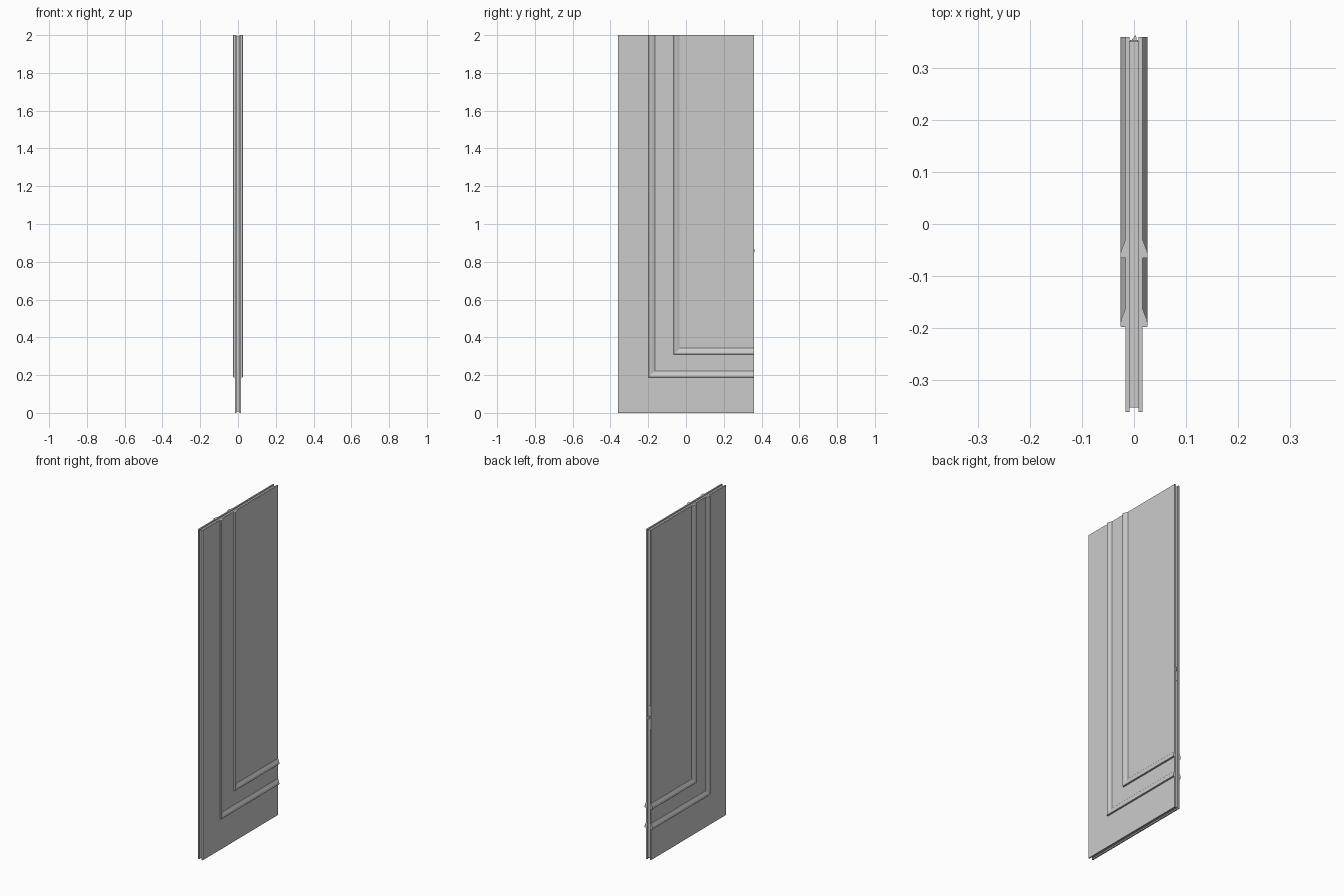
import bpy, bmesh

if "Cube" in bpy.data.objects:
    bpy.data.objects.remove(bpy.data.objects["Cube"])

Y0, Y1, TOP = -0.361, 0.359, 2.0


def make(name, verts, faces):
    mesh = bpy.data.meshes.new(name)
    mesh.from_pydata(verts, [], faces)
    bm = bmesh.new()
    bm.from_mesh(mesh)
    bmesh.ops.recalc_face_normals(bm, faces=bm.faces)
    bm.to_mesh(mesh)
    bm.free()
    ob = bpy.data.objects.new(name, mesh)
    bpy.context.collection.objects.link(ob)
    return ob


def loft(name, rings):
    # join equal closed rings into a capped solid
    n = len(rings[0])
    verts = [v for r in rings for v in r]
    faces = [(k*n + i, k*n + (i+1) % n, (k+1)*n + (i+1) % n, (k+1)*n + i)
             for k in range(len(rings) - 1) for i in range(n)]
    faces += [tuple(range(n)), tuple(range(len(verts) - n, len(verts)))]
    return make(name, verts, faces)


def box(name, x0, x1, y0, y1, z0, z1):
    return loft(name, [[(x0, y0, z), (x1, y0, z), (x1, y1, z), (x0, y1, z)]
                       for z in (z0, z1)])


# recessed core between two face boards
box("door_core", -0.0085, 0.0085, -0.353, 0.352, 0.007, 1.993)

# moulding section: (distance inward, height from door centre)
PROFILE = [(0, 0.0165), (0, 0.024), (0.002, 0.026), (0.007, 0.026),
           (0.015, 0.0245), (0.020, 0.0225), (0.027, 0.0195),
           (0.032, 0.018), (0.034, 0.0165)]

for side, s in (("right", 1), ("left", -1)):
    box("face_board_" + side, min(s*0.0085, s*0.0165), max(s*0.0085, s*0.0165),
        Y0, Y1, 0, TOP)
    # mitred L-shaped mouldings running to the top and to the leading edge
    for part, y, z in (("outer", -0.198, 0.188), ("inner", -0.065, 0.31)):
        loft(f"{part}_moulding_{side}", [
            [(s*h, y + d, TOP) for d, h in PROFILE],
            [(s*h, y + d, z + d) for d, h in PROFILE],
            [(s*h, Y1, z + d) for d, h in PROFILE]])

# lock plate and wedge latch on the leading edge
box("lock_plate", -0.008, 0.008, 0.351, 0.3535, 0.79, 0.93)
loft("latch_bolt", [[(-0.005, 0.353, z), (0.005, 0.353, z),
                     (0.004, 0.362, z), (0.002, 0.362, z)]
                    for z in (0.852, 0.868)])
